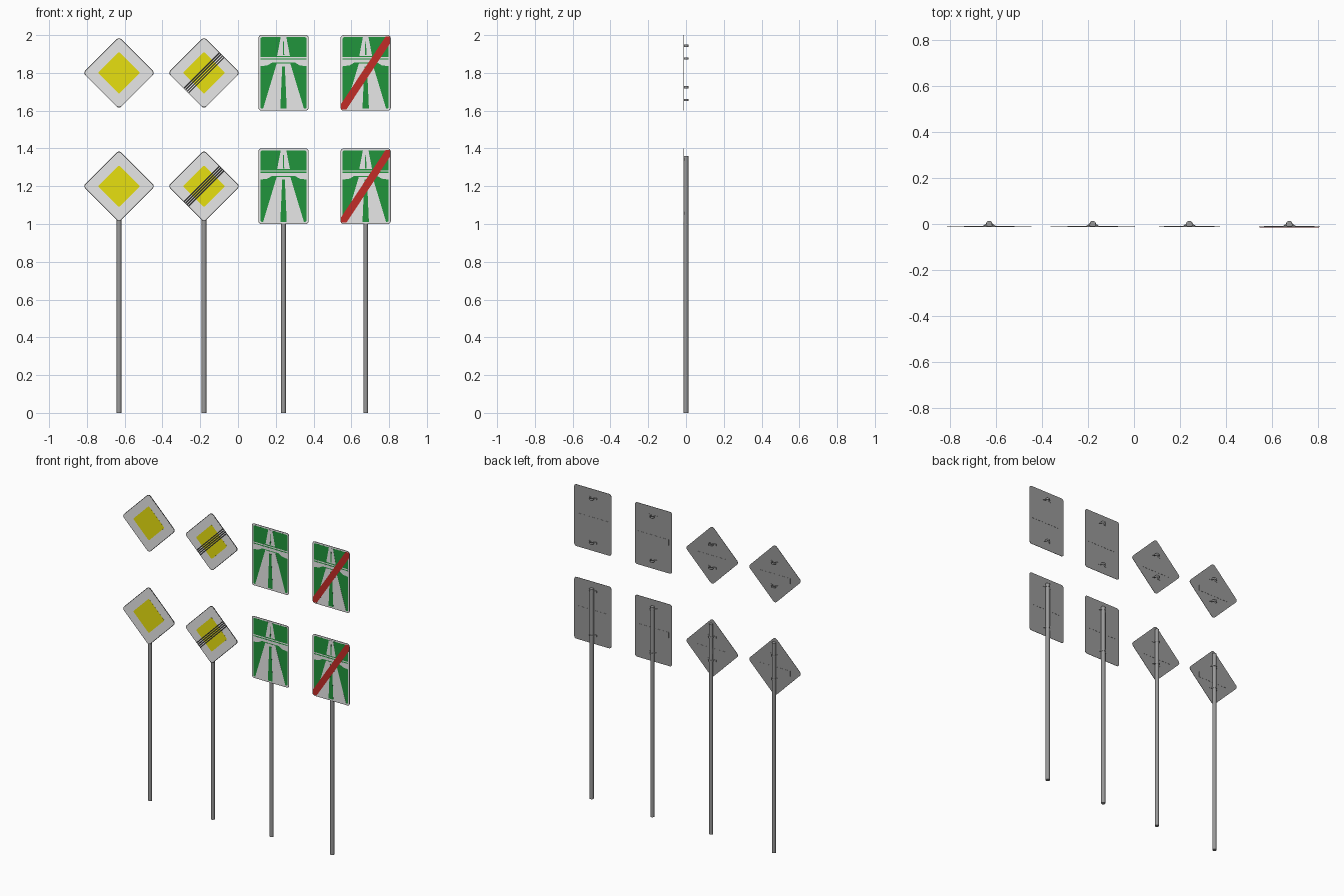
import bpy, bmesh, math
from mathutils import Vector

cube = bpy.data.objects.get("Cube")
if cube:
    bpy.data.objects.remove(cube)


def material(name, r, g, b):
    m = bpy.data.materials.new(name)
    m.use_nodes = True
    m.diffuse_color = (r, g, b, 1)
    m.node_tree.nodes["Principled BSDF"].inputs["Base Color"].default_value = (r, g, b, 1)
    return m


METAL = material("grey metal", 0.32, 0.32, 0.32)
WHITE = material("white paint", 0.85, 0.85, 0.85)
YELLOW = material("yellow paint", 0.82, 0.76, 0.005)
BLACK = material("black paint", 0.03, 0.03, 0.03)
GREEN = material("green paint", 0.015, 0.3, 0.045)
RED = material("red paint", 0.54, 0.025, 0.02)

PLATE_BACK, PLATE_FRONT, LAYER = -0.0105, -0.0125, 0.0004
POLE_R = 0.0125


def build(name, bm, mat):
    bmesh.ops.recalc_face_normals(bm, faces=bm.faces)
    mesh = bpy.data.meshes.new(name)
    bm.to_mesh(mesh)
    bm.free()
    mesh.materials.append(mat)
    ob = bpy.data.objects.new(name, mesh)
    bpy.context.collection.objects.link(ob)
    return ob


def prism(name, points, move, mat):
    """Extrude a closed 3D outline along a vector."""
    bm = bmesh.new()
    face = bm.faces.new([bm.verts.new(p) for p in points])
    top = bmesh.ops.extrude_face_region(bm, geom=[face])["geom"]
    bmesh.ops.translate(bm, vec=move, verts=[v for v in top if isinstance(v, bmesh.types.BMVert)])
    return build(name, bm, mat)


def slab(name, outline, at, front, back, mat):
    pts = [(at[0] + x, front, at[1] + z) for x, z in outline]
    return prism(name, pts, (0, back - front, 0), mat)


def paint(name, outline, at, level, mat):
    """Thin painted plate on the sign face; higher levels lie on top."""
    front = PLATE_FRONT - LAYER * level
    return slab(name, outline, at, front, front + LAYER, mat)


def rounded(w, h, r, turn=0.0, steps=5):
    """Rounded rectangle from half sizes, optionally turned."""
    pts = []
    for i, (sx, sz) in enumerate([(1, 1), (-1, 1), (-1, -1), (1, -1)]):
        for k in range(steps):
            a = (i + k / (steps - 1)) * math.pi / 2
            p = Vector((sx * (w - r) + r * math.cos(a), sz * (h - r) + r * math.sin(a)))
            pts.append((p.x * math.cos(turn) - p.y * math.sin(turn),
                        p.x * math.sin(turn) + p.y * math.cos(turn)))
    return pts


def box(x0, x1, z0, z1):
    return [(x0, z0), (x1, z0), (x1, z1), (x0, z1)]


def clamp(name, at):
    """Strap around the pole with two ears on the plate."""
    def side(r, ear):
        arc = [(r * math.cos(t), r * math.sin(t))
               for t in (math.radians(-35 + 25 * i) for i in range(11))]
        return [(0.03, ear)] + arc + [(-0.03, ear)]
    loop = side(POLE_R + 0.0015, -0.0088) + side(POLE_R, PLATE_BACK)[::-1]
    prism(name, [(at[0] + x, y, at[1] - 0.006) for x, y in loop], (0, 0, 0.012), METAL)


def fittings(name, at, spacing, rib_z):
    for tag, s in (("upper", 1), ("lower", -1)):
        clamp(f"{name}_{tag}_clamp", (at[0], at[1] + s * spacing))
    slab(f"{name}_back_rib", box(-0.11, 0.11, rib_z - 0.018, rib_z + 0.018), at,
         PLATE_BACK, PLATE_BACK + 0.001, METAL)


def diamond_sign(name, at, ended):
    q = math.pi / 4
    slab(name + "_plate", rounded(0.135, 0.135, 0.018, q), at, PLATE_FRONT, PLATE_BACK, METAL)
    paint(name + "_edge_line", rounded(0.1335, 0.1335, 0.017, q), at, 1, BLACK)
    paint(name + "_white_face", rounded(0.1315, 0.1315, 0.016, q), at, 2, WHITE)
    paint(name + "_yellow_centre", rounded(0.079, 0.079, 0.008, q), at, 3, YELLOW)
    if ended:
        for i in range(4):
            off = (i - 1.5) * 0.0115
            bar = [((u - v) * math.sqrt(0.5), (u + v) * math.sqrt(0.5))
                   for u, v in box(-0.131, 0.131, off - 0.0034, off + 0.0034)]
            paint(f"{name}_stripe_{i + 1}", bar, at, 4, BLACK)
    fittings(name, at, 0.076, -0.018)


def road_sign(name, at, ended):
    slab(name + "_plate", rounded(0.133, 0.2, 0.016), at, PLATE_FRONT, PLATE_BACK, METAL)
    paint(name + "_white_border", rounded(0.130, 0.197, 0.014), at, 1, WHITE)
    paint(name + "_green_face", rounded(0.122, 0.189, 0.009), at, 2, GREEN)
    # road below and above the bridge, with its green median
    paint(name + "_near_road", [(-0.108, -0.189), (0.108, -0.189), (0.036, 0.05), (-0.036, 0.05)],
          at, 3, WHITE)
    paint(name + "_near_median", [(-0.017, -0.189), (0.017, -0.189), (0.007, 0.035), (-0.007, 0.035)],
          at, 4, GREEN)
    paint(name + "_far_road", [(-0.034, 0.09), (0.034, 0.09), (0.015, 0.189), (-0.015, 0.189)],
          at, 3, WHITE)
    paint(name + "_far_median", [(-0.004, 0.095), (0.004, 0.095), (0.002, 0.165), (-0.002, 0.165)],
          at, 4, GREEN)
    # bridge deck, railing and abutments
    paint(name + "_bridge_deck", box(-0.122, 0.122, 0.055, 0.071), at, 4, WHITE)
    paint(name + "_bridge_railing", box(-0.122, 0.122, 0.077, 0.084), at, 4, WHITE)
    for tag, s in (("left", 1), ("right", -1)):
        paint(f"{name}_{tag}_abutment", [(s * 0.122, 0.035), (s * 0.085, 0.04),
              (s * 0.06, 0.055), (s * 0.122, 0.055)], at, 4, WHITE)
    if ended:
        paint(name + "_red_bar", [(-0.13, -0.193), (-0.102, -0.193), (0.13, 0.158), (0.13, 0.193),
              (0.106, 0.193), (-0.13, -0.164)], at, 5, RED)
    fittings(name, at, 0.143, 0.0)


def pole(name, x):
    bm = bmesh.new()
    bmesh.ops.create_cone(bm, cap_ends=True, segments=20, radius1=POLE_R, radius2=POLE_R, depth=1.36)
    bmesh.ops.translate(bm, vec=(x, 0, 0.68), verts=bm.verts)
    ob = build(name, bm, METAL)
    bpy.context.view_layer.objects.active = ob
    ob.select_set(True)
    bpy.ops.object.shade_smooth_by_angle(angle=math.radians(35))
    ob.select_set(False)


# one row of signs on poles and one row of loose signs above
bpy.ops.object.select_all(action="DESELECT")
signs = [("priority", -0.63, diamond_sign, False), ("priority_end", -0.18, diamond_sign, True),
         ("motorway", 0.241, road_sign, False), ("motorway_end", 0.676, road_sign, True)]
for name, x, make, ended in signs:
    pole(name + "_pole", x)
    make(name + "_mounted", (x, 1.2), ended)
    make(name + "_loose", (x, 1.8), ended)
